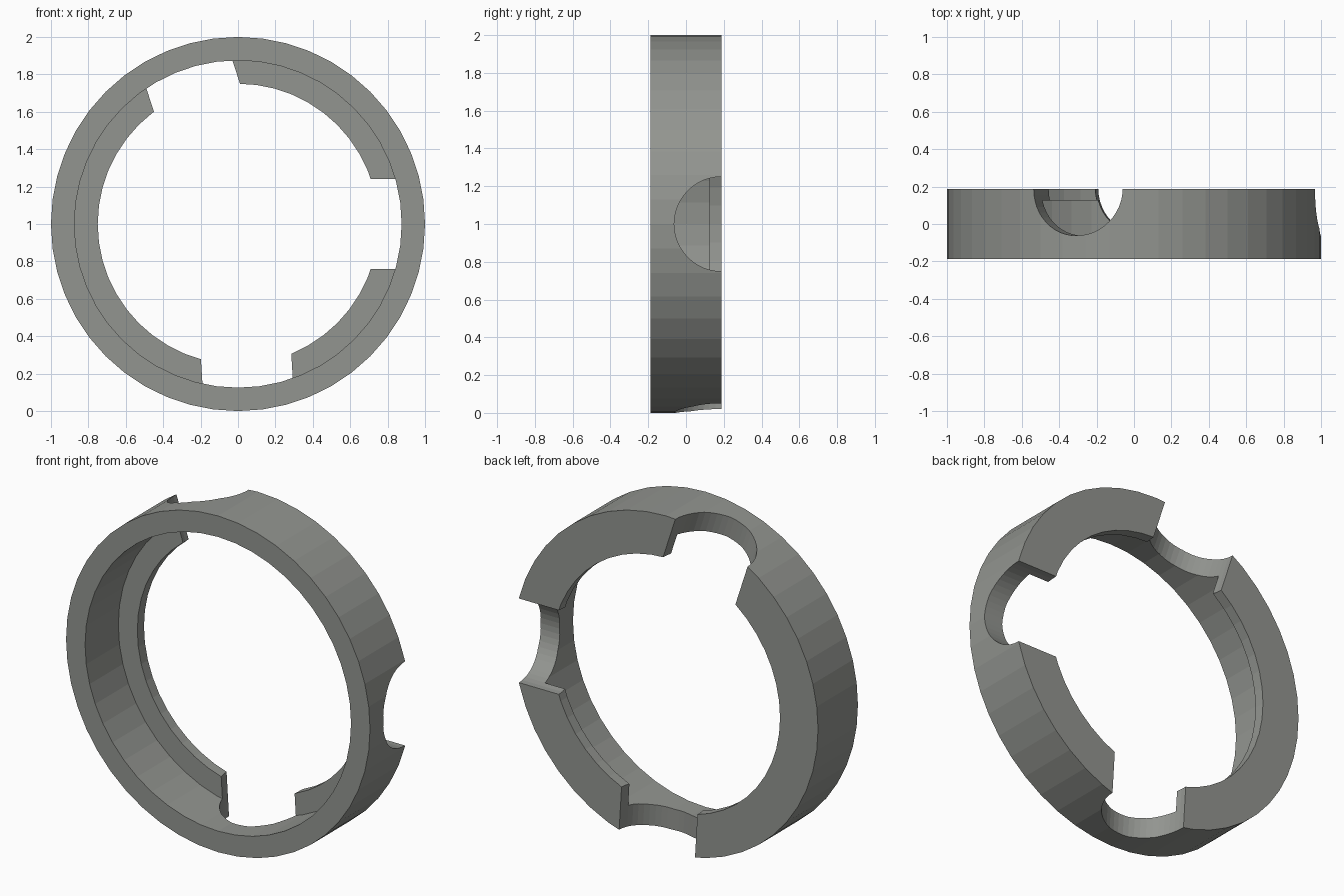
import bpy, bmesh, math
from mathutils import Matrix, Vector

if "Cube" in bpy.data.objects:
    bpy.data.objects.remove(bpy.data.objects["Cube"])

SEGMENTS = 48
BACK = 0.1875          # ring half depth
CENTRE = Vector((0, 0, 1))

grey = bpy.data.materials.new("warm_grey")
grey.diffuse_color = (0.29, 0.30, 0.28, 1)
grey.use_nodes = True
grey.node_tree.nodes["Principled BSDF"].inputs["Base Color"].default_value = grey.diffuse_color

# Ring: stepped (radius, y) profile swept about the y axis
profile = [(1.0, -BACK), (1.0, BACK), (0.75, BACK),
           (0.75, 0.125), (0.875, 0.125), (0.875, -BACK)]
bm = bmesh.new()
loops = []
for i in range(SEGMENTS):
    a = 2 * math.pi * i / SEGMENTS
    loops.append([bm.verts.new((r * math.cos(a), y, 1 + r * math.sin(a))) for r, y in profile])
n = len(profile)
for i in range(SEGMENTS):
    p, q = loops[i], loops[(i + 1) % SEGMENTS]
    for j in range(n):
        k = (j + 1) % n
        bm.faces.new((p[j], p[k], q[k], q[j]))
bmesh.ops.recalc_face_normals(bm, faces=bm.faces)
mesh = bpy.data.meshes.new("notched_ring")
bm.to_mesh(mesh)
bm.free()
mesh.materials.append(grey)
ring = bpy.data.objects.new("notched_ring", mesh)
bpy.context.collection.objects.link(ring)
bpy.context.view_layer.objects.active = ring


def cut_notch(degrees):
    """Cut a half-round notch through the back edge, along a radial direction."""
    a = math.radians(degrees)
    out = Vector((math.cos(a), 0, math.sin(a)))
    back = Vector((0, 1, 0))
    side = back.cross(out)
    turn = Matrix((side, back, out)).transposed().to_4x4()
    place = Matrix.Translation(CENTRE + out * 0.85 + back * BACK)
    cb = bmesh.new()
    bmesh.ops.create_cone(cb, cap_ends=True, segments=SEGMENTS, radius1=0.25,
                          radius2=0.25, depth=0.8, matrix=place @ turn)
    bmesh.ops.recalc_face_normals(cb, faces=cb.faces)
    cm = bpy.data.meshes.new("notch_cutter")
    cb.to_mesh(cm)
    cb.free()
    cm.materials.append(grey)
    cutter = bpy.data.objects.new("notch_cutter", cm)
    cutter.hide_render = True
    bpy.context.collection.objects.link(cutter)
    mod = ring.modifiers.new("notch", 'BOOLEAN')
    mod.operation = 'DIFFERENCE'
    mod.solver = 'EXACT'
    mod.object = cutter
    bpy.ops.object.modifier_apply(modifier=mod.name)
    bpy.data.objects.remove(cutter)


# Notches at the right, upper left and bottom
for angle in (0, 108, 273.5):
    cut_notch(angle)
